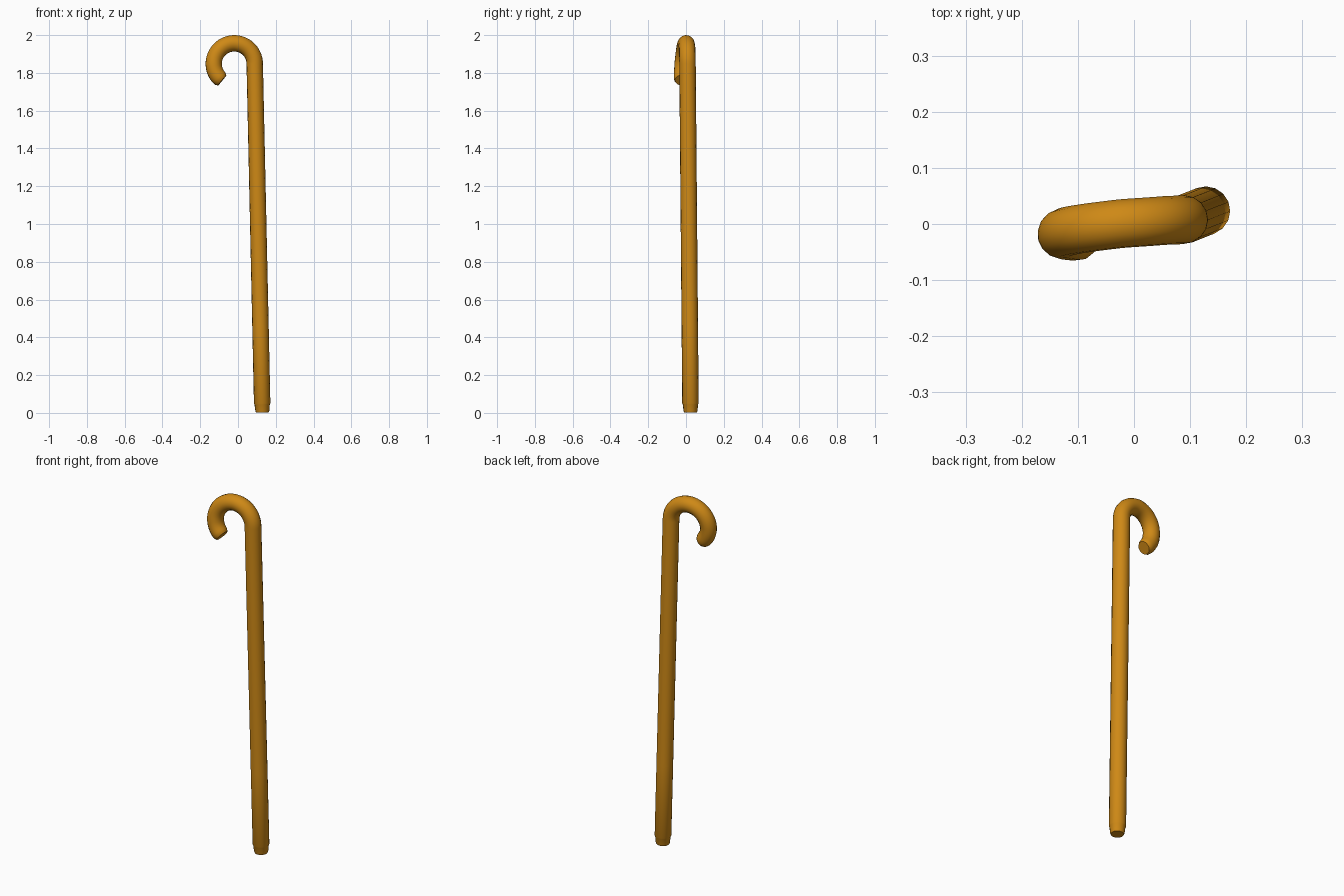
import bpy
import math
from mathutils import Vector

if "Cube" in bpy.data.objects:
    bpy.data.objects.remove(bpy.data.objects["Cube"])

R = 0.0435                                   # tube radius
CX, CZ, RH = -0.02, 1.848, 0.1085            # hook centre and centreline radius
foot, neck = Vector((0.129, 0.024, 0.0)), Vector((CX + RH, 0.008, CZ))


def interp(t, keys):
    """Piecewise smooth interpolation through (t, value) keys."""
    for (t0, v0), (t1, v1) in zip(keys, keys[1:]):
        if t <= t1:
            return v0 + (v1 - v0) * (t - t0) / (t1 - t0)
    return keys[-1][1]


path = []                                    # (point, radius factor)

# Tapered tip and straight shaft
for t, r in ((0.001, 0.76), (0.006, 0.85), (0.024, 0.93), (0.027, 1.0),
             (0.25, 1), (0.5, 1), (0.75, 1), (0.97, 1)):
    path.append((foot.lerp(neck, t), r))

# Hook, drifting slightly towards the front as it curls over
N, END = 40, 234
lean = ((0, 0.008), (45, 0.0065), (90, 0.001), (135, -0.009), (180, -0.018), (240, -0.024))
for i in range(N + 1):
    deg = END * i / N
    a = math.radians(deg)
    r = interp(deg, ((0, 1), (END - 14, 1), (END - 6, 0.95), (END, 0.8)))
    path.append((Vector((CX + RH * math.cos(a), interp(deg, lean), CZ + RH * math.sin(a))), r))

# Sweep a round section along the path
curve = bpy.data.curves.new("cane", 'CURVE')
curve.dimensions = '3D'
curve.bevel_depth = R
curve.bevel_resolution = 6
curve.use_fill_caps = True
spline = curve.splines.new('POLY')
spline.points.add(len(path) - 1)
for p, (co, r) in zip(spline.points, path):
    p.co = (*co, 1)
    p.radius = r
cane = bpy.data.objects.new("cane", curve)
bpy.context.collection.objects.link(cane)
bpy.context.view_layer.objects.active = cane
cane.select_set(True)
bpy.ops.object.convert(target='MESH')
cane = bpy.context.object
bpy.ops.object.shade_smooth_by_angle(angle=math.radians(35))

# Amber colour
mat = bpy.data.materials.new("amber")
mat.diffuse_color = (0.62, 0.25, 0.008, 1)
mat.use_nodes = True
mat.node_tree.nodes["Principled BSDF"].inputs["Base Color"].default_value = mat.diffuse_color
cane.data.materials.clear()
cane.data.materials.append(mat)
